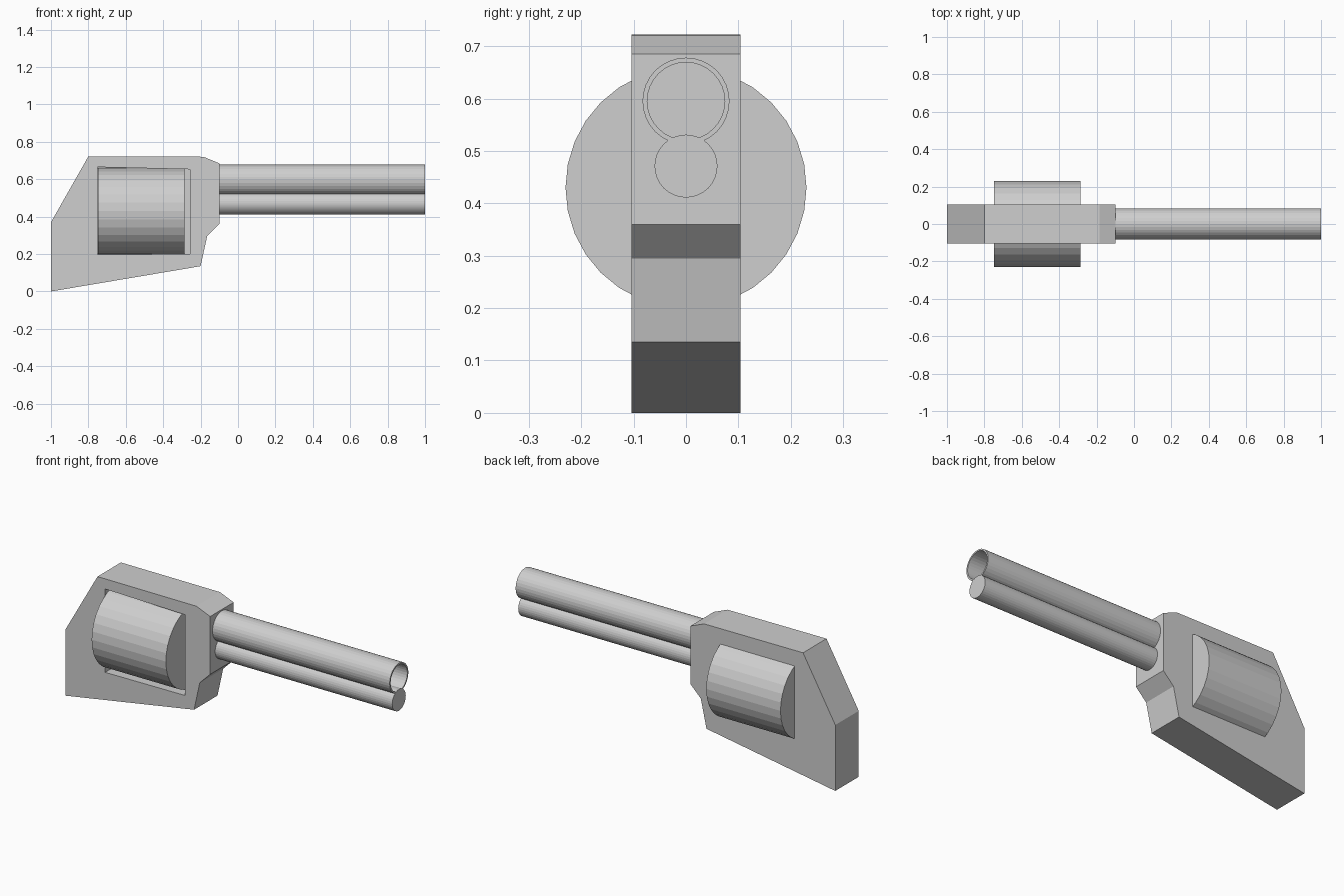
import bpy, bmesh, math

if "Cube" in bpy.data.objects:
    bpy.data.objects.remove(bpy.data.objects["Cube"])

steel = bpy.data.materials.new("light_grey")
steel.diffuse_color = (0.62, 0.62, 0.62, 1)
steel.use_nodes = True
steel.node_tree.nodes["Principled BSDF"].inputs["Base Color"].default_value = steel.diffuse_color


def finish(name, bm):
    bmesh.ops.recalc_face_normals(bm, faces=bm.faces)
    mesh = bpy.data.meshes.new(name)
    bm.to_mesh(mesh)
    bm.free()
    mesh.materials.append(steel)
    obj = bpy.data.objects.new(name, mesh)
    bpy.context.collection.objects.link(obj)
    return obj


def prism(name, outline, y0, y1):
    """Extrude an x-z outline from y0 to y1."""
    bm = bmesh.new()
    face = bm.faces.new([bm.verts.new((x, y0, z)) for x, z in outline])
    ext = bmesh.ops.extrude_face_region(bm, geom=[face])
    verts = [g for g in ext["geom"] if isinstance(g, bmesh.types.BMVert)]
    bmesh.ops.translate(bm, verts=verts, vec=(0, y1 - y0, 0))
    return finish(name, bm)


def lathe(name, profile, z, sides=32):
    """Loft rings of (x, radius) along the x axis at height z, with end caps."""
    bm = bmesh.new()
    rings = []
    for x, r in profile:
        angles = [2 * math.pi * i / sides for i in range(sides)]
        rings.append([bm.verts.new((x, r * math.cos(a), z + r * math.sin(a))) for a in angles])
    for a, b in zip(rings, rings[1:]):
        for i in range(sides):
            j = (i + 1) % sides
            bm.faces.new((a[i], a[j], b[j], b[i]))
    bm.faces.new(rings[0])
    bm.faces.new(rings[-1])
    return finish(name, bm)


# Flat-sided frame
frame = prism("frame", [(-1, 0), (-0.2, 0.135), (-0.165, 0.295), (-0.1, 0.36),
                        (-0.1, 0.685), (-0.185, 0.72), (-0.8, 0.722), (-1, 0.37)],
              -0.104, 0.104)

# Pocket in the front side of the frame
cutter = prism("pocket_cutter", [(-0.752, 0.197), (-0.257, 0.2),
                                 (-0.257, 0.653), (-0.752, 0.665)], -0.2, 0.0)
cut = frame.modifiers.new("pocket", "BOOLEAN")
cut.object = cutter
cut.operation = "DIFFERENCE"
cut.solver = "EXACT"
cutter.hide_render = True
cutter.hide_set(True)

# Drum bulging out of both sides
lathe("drum", [(-0.748, 0.23), (-0.287, 0.23)], 0.43)

# Hollow barrel and the solid rod under it
lathe("barrel", [(-0.105, 0.083), (1, 0.083), (1, 0.074), (-0.095, 0.074)], 0.595)
lathe("under_rod", [(-0.105, 0.06), (1, 0.06)], 0.471)
